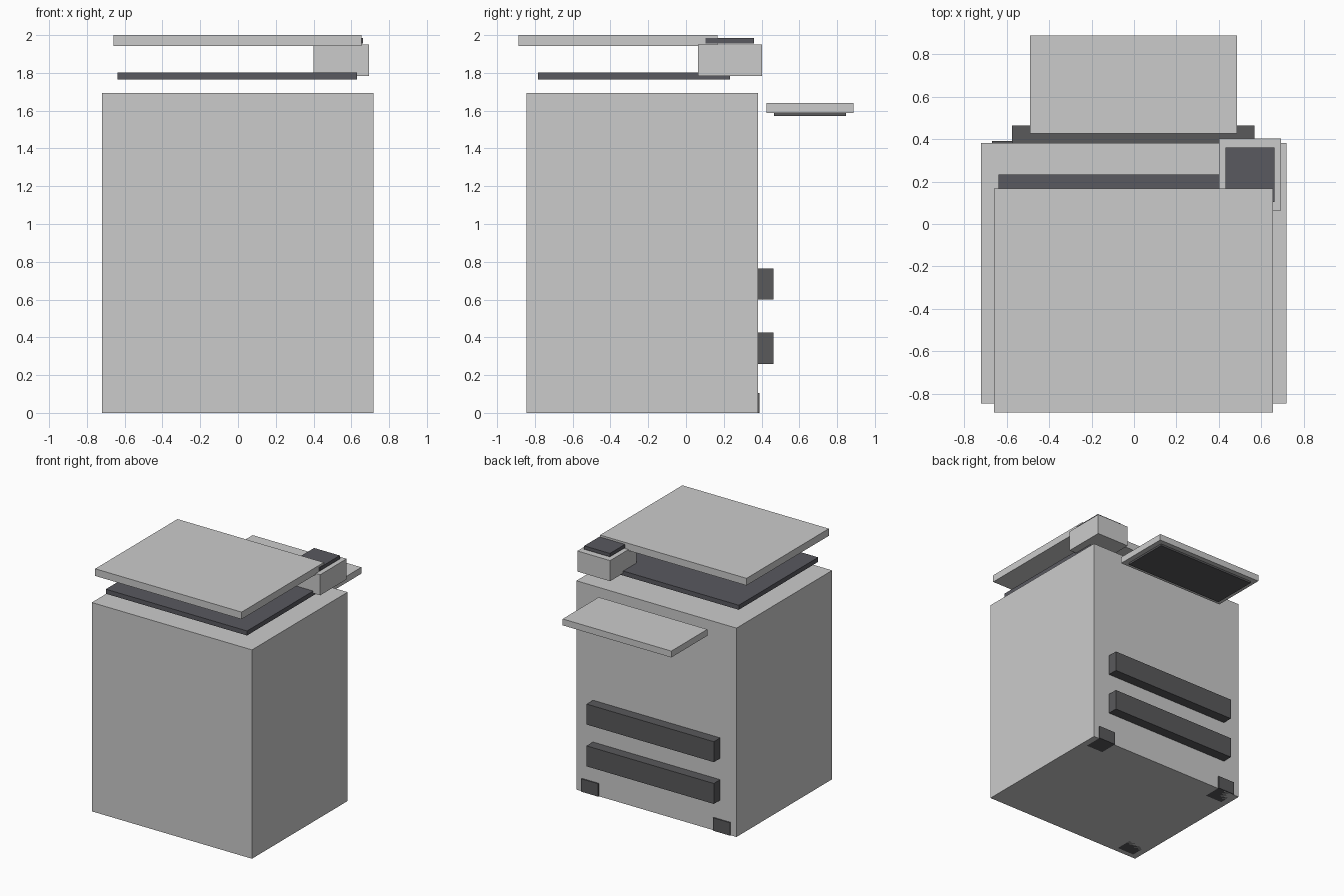
import bpy

if "Cube" in bpy.data.objects:
    bpy.data.objects.remove(bpy.data.objects["Cube"])


def material(name, rgb):
    m = bpy.data.materials.new(name)
    m.diffuse_color = (*rgb, 1.0)
    m.use_nodes = True
    m.node_tree.nodes["Principled BSDF"].inputs["Base Color"].default_value = m.diffuse_color
    return m


DARK = material("dark_plastic", (0.10, 0.10, 0.105))
GLASS = material("dark_glass", (0.10, 0.10, 0.115))


def box(name, x, y, z, mat=None):
    """Box from (min, max) ranges on each axis."""
    bpy.ops.mesh.primitive_cube_add(
        size=1, location=[(r[0] + r[1]) / 2 for r in (x, y, z)])
    ob = bpy.context.object
    ob.name = name
    ob.scale = [r[1] - r[0] for r in (x, y, z)]
    bpy.ops.object.transform_apply(location=False, rotation=False, scale=True)
    if mat:
        ob.data.materials.append(mat)
    return ob


# Main cabinet
box("cabinet", (-0.72, 0.717), (-0.845, 0.381), (0, 1.694))

# Scanner glass and the lid hovering above it
box("scanner_glass", (-0.637, 0.63), (-0.784, 0.233), (1.764, 1.801), GLASS)
box("scanner_lid", (-0.66, 0.654), (-0.888, 0.167), (1.942, 2.0))

# Control panel with its screen
box("control_panel", (0.40, 0.693), (0.064, 0.402), (1.783, 1.95))
box("control_screen", (0.431, 0.661), (0.104, 0.36), (1.956, 1.984), GLASS)

# Output tray at the back with dark underside
box("output_tray", (-0.49, 0.485), (0.426, 0.888), (1.588, 1.64))
box("tray_underside", (-0.447, 0.442), (0.467, 0.847), (1.573, 1.588), DARK)

# Drawer handles
for i, z in enumerate((0.26, 0.599)):
    box(f"drawer_handle_{i + 1}", (-0.574, 0.568), (0.36, 0.463), (z, z + 0.166), DARK)

# Four corner feet, the rear pair just proud of the back face
for sx, side in ((-1, "left"), (1, "right")):
    xr = sorted((sx * 0.515, sx * 0.668))
    box(f"front_{side}_foot", xr, (-0.805, -0.652), (0, 0.105), DARK)
    box(f"rear_{side}_foot", xr, (0.237, 0.39), (0, 0.105), DARK)
